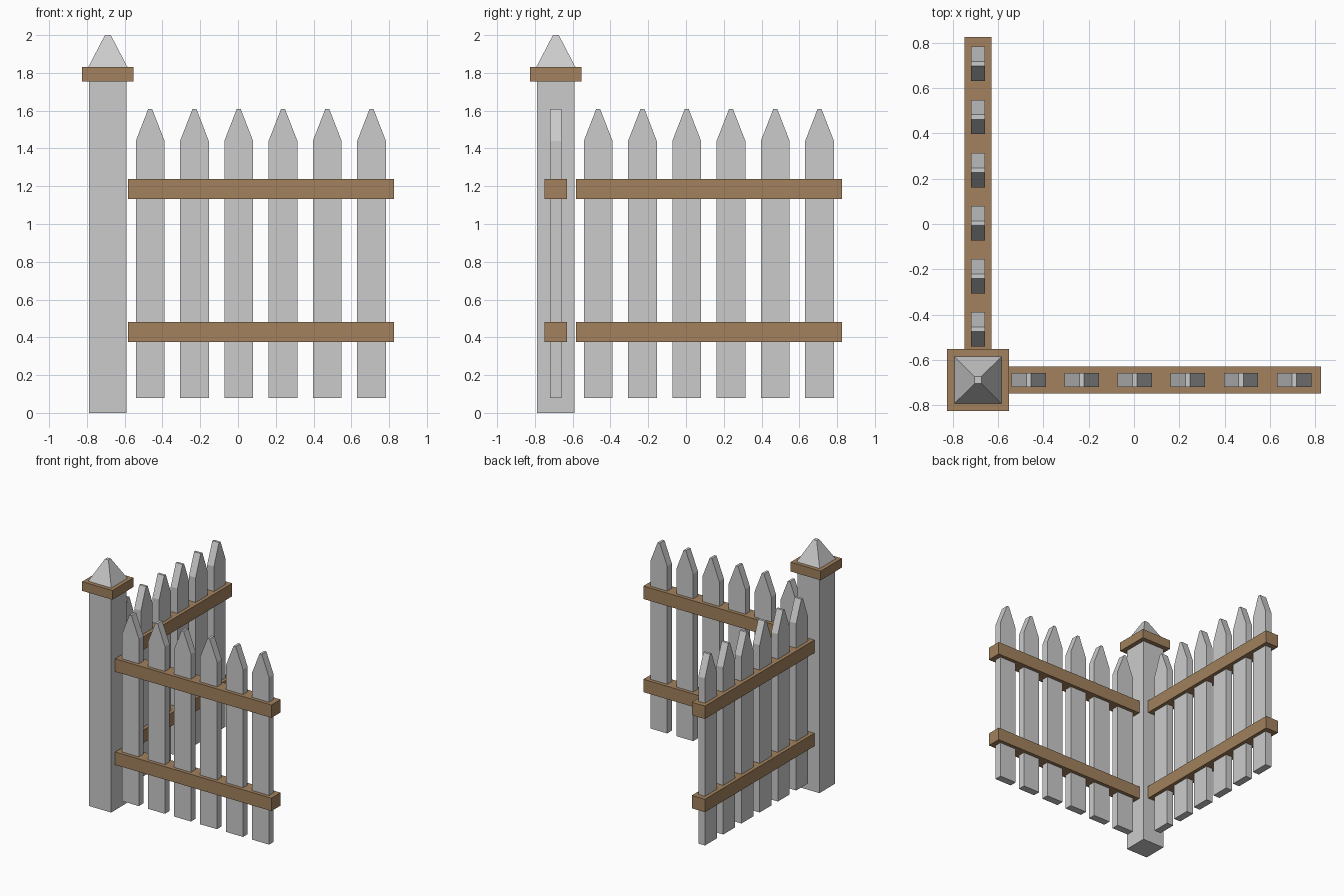
import bpy, bmesh
from mathutils import Matrix

if "Cube" in bpy.data.objects:
    bpy.data.objects.remove(bpy.data.objects["Cube"])

brown = bpy.data.materials.new("brown_wood")
brown.diffuse_color = (0.36, 0.22, 0.11, 1)
brown.use_nodes = True
brown.node_tree.nodes["Principled BSDF"].inputs["Base Color"].default_value = brown.diffuse_color

C = -0.689                      # post centre line in x and y
SWAP = Matrix(((0, 1, 0, 0), (1, 0, 0, 0), (0, 0, 1, 0), (0, 0, 0, 1)))  # mirror across x = y


def finish(name, bm, mat=None, swap=False):
    if swap:
        bm.transform(SWAP)
    bmesh.ops.recalc_face_normals(bm, faces=bm.faces)
    me = bpy.data.meshes.new(name)
    bm.to_mesh(me)
    bm.free()
    if mat:
        me.materials.append(mat)
    bpy.context.collection.objects.link(bpy.data.objects.new(name, me))


def box(name, lo, hi, mat=None, swap=False, top_scale=1.0):
    """Box between two corners; top_scale tapers the top face."""
    bm = bmesh.new()
    bmesh.ops.create_cube(bm, size=1)
    for v in bm.verts:
        s = top_scale if v.co.z > 0 else 1
        for i in range(3):
            k = s if i < 2 else 1
            v.co[i] = (lo[i] + hi[i]) / 2 + v.co[i] * k * (hi[i] - lo[i])
    finish(name, bm, mat, swap)


def picket(name, x, swap):
    """Pointed board extruded from its front outline."""
    outline = [(-0.076, 0.08), (0.076, 0.08), (0.076, 1.44),
               (0.01, 1.61), (-0.01, 1.61), (-0.076, 1.44)]
    bm = bmesh.new()
    face = bm.faces.new([bm.verts.new((x + px, C - 0.03, z)) for px, z in outline])
    ext = bmesh.ops.extrude_face_region(bm, geom=[face], use_keep_orig=True)
    moved = [g for g in ext["geom"] if isinstance(g, bmesh.types.BMVert)]
    bmesh.ops.translate(bm, verts=moved, vec=(0, 0.06, 0))
    finish(name, bm, None, swap)


def centred(name, half, z0, z1, mat=None, top_scale=1.0):
    box(name, (C - half, C - half, z0), (C + half, C + half, z1), mat, False, top_scale)


# Corner post with collar and tapered cap
centred("corner_post", 0.099, 0, 1.76)
centred("post_collar", 0.136, 1.755, 1.83, brown)
centred("post_cap", 0.104, 1.83, 2.0, None, 0.15)

# Two fence wings: front (along x) and side (along y)
for wing, swap in (("front", False), ("side", True)):
    for level, z0, z1 in (("lower", 0.375, 0.48), ("upper", 1.133, 1.238)):
        box(f"{wing}_{level}_rail", (-0.582, C - 0.059, z0), (0.825, C + 0.059, z1), brown, swap)
    for i in range(6):
        picket(f"{wing}_picket_{i + 1}", -0.465 + 0.2344 * i, swap)
